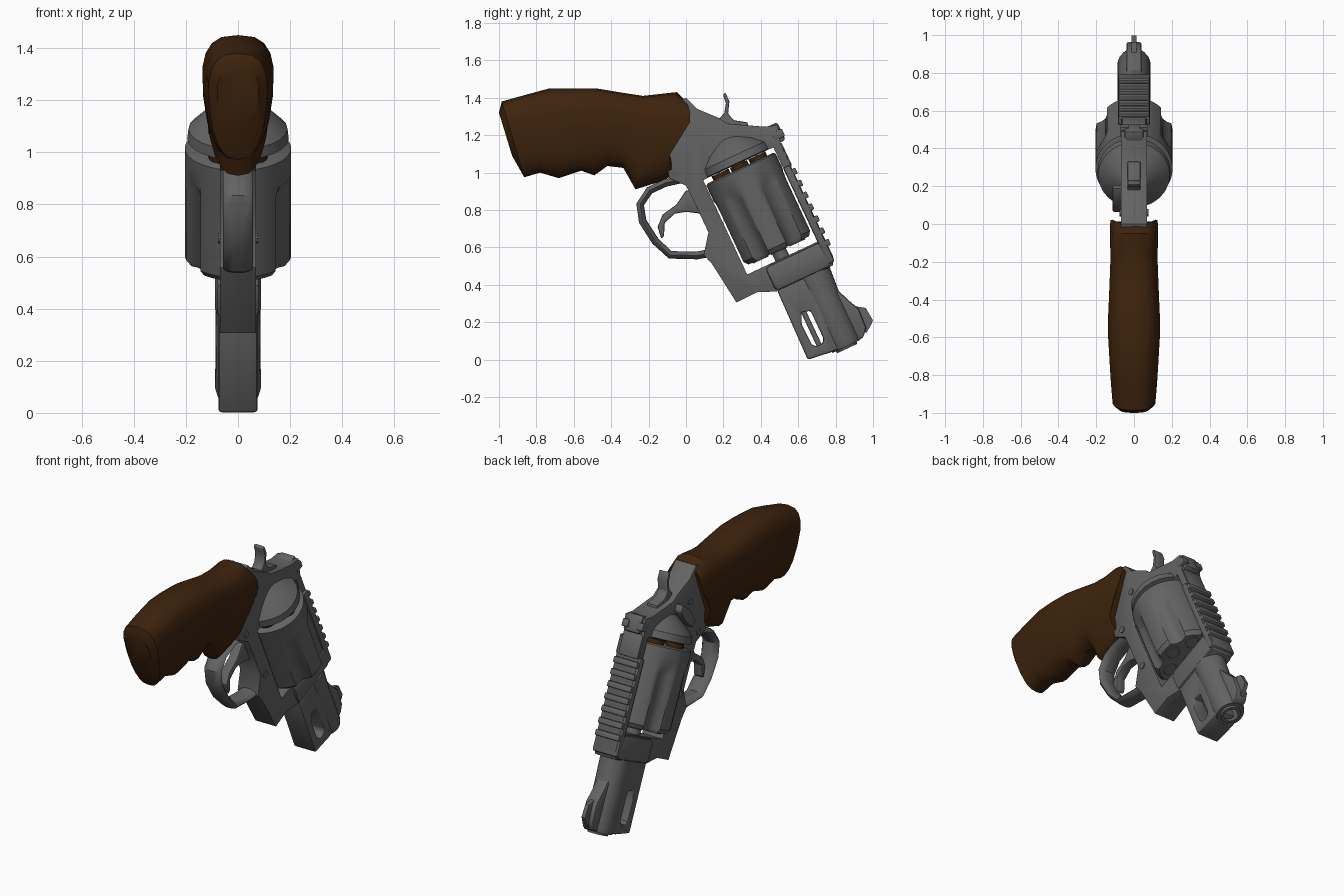
import bpy, bmesh, math
from mathutils import Vector

if "Cube" in bpy.data.objects:
    bpy.data.objects.remove(bpy.data.objects["Cube"])

# Barrel frame: u runs toward the muzzle, v toward the sights
ANG = math.radians(65)
C, S = math.cos(ANG), math.sin(ANG)
OY, OZ = 0.39, 0.81


def L(u, v):
    return (OY + u * C + v * S, OZ - u * S + v * C)


def P(x, u, v):
    return Vector((x, *L(u, v)))


def material(name, col):
    m = bpy.data.materials.new(name)
    m.diffuse_color = (*col, 1)
    m.use_nodes = True
    m.node_tree.nodes["Principled BSDF"].inputs["Base Color"].default_value = m.diffuse_color
    return m


STEEL = material("gunmetal_grey", (0.125, 0.125, 0.125))
WOOD = material("dark_brown", (0.048, 0.017, 0.004))


def finish(name, bm, mat, bevel=0.0, cutter=None, seg=2):
    bmesh.ops.recalc_face_normals(bm, faces=bm.faces)
    me = bpy.data.meshes.new(name)
    bm.to_mesh(me)
    bm.free()
    me.materials.append(mat)
    ob = bpy.data.objects.new(name, me)
    bpy.context.collection.objects.link(ob)
    if cutter:
        b = ob.modifiers.new("cut", 'BOOLEAN')
        b.operation, b.object, b.solver = 'DIFFERENCE', cutter, 'EXACT'
    if bevel:
        b = ob.modifiers.new("bevel", 'BEVEL')
        b.width, b.segments = bevel, seg
        b.limit_method, b.angle_limit = 'ANGLE', math.radians(40)
    bpy.ops.object.select_all(action='DESELECT')
    ob.select_set(True)
    bpy.context.view_layer.objects.active = ob
    if bevel or cutter:
        bpy.ops.object.convert(target='MESH')
    bpy.ops.object.shade_smooth_by_angle(angle=math.radians(35))
    return ob


def prism(name, pts, hx, mat=STEEL, bevel=0.0, cutter=None, x0=0.0):
    """Side outline of (y, z) points, extruded across x."""
    bm = bmesh.new()
    a = [bm.verts.new((x0 - hx, y, z)) for y, z in pts]
    b = [bm.verts.new((x0 + hx, y, z)) for y, z in pts]
    n = len(pts)
    bm.faces.new(a)
    bm.faces.new(b[::-1])
    for i in range(n):
        bm.faces.new((a[i], b[i], b[(i + 1) % n], a[(i + 1) % n]))
    return finish(name, bm, mat, bevel, cutter)


def block(name, u0, u1, v0, v1, hx, bevel=0.0):
    return prism(name, [L(u0, v0), L(u1, v0), L(u1, v1), L(u0, v1)], hx, STEEL, bevel)


def loft(name, rings, mat=STEEL):
    bm = bmesh.new()
    vs = [[bm.verts.new(p) for p in r] for r in rings]
    n = len(vs[0])
    for r, q in zip(vs, vs[1:]):
        for i in range(n):
            bm.faces.new((r[i], r[(i + 1) % n], q[(i + 1) % n], q[i]))
    bm.faces.new(vs[0])
    bm.faces.new(vs[-1][::-1])
    return finish(name, bm, mat)


def turned(name, profile, mat=STEEL, v=0.0, x=0.0, n=24, flute=None):
    """Rings of (u, radius) about an axis parallel to the barrel."""
    def ring(k, u, r):
        out = []
        for i in range(n):
            a = math.tau * i / n
            q = r - (flute[k] * max(0, math.cos(6 * a)) ** 0.7 if flute else 0)
            out.append(P(x + q * math.sin(a), u, v + q * math.cos(a)))
        return out
    return loft(name, [ring(k, *p) for k, p in enumerate(profile)], mat)


# Grip: top point, bottom point, half width
stations = [
    (-1.0, 1.32, -.93, 1.09, .085), (-.985, 1.38, -.865, .975, .12),
    (-.86, 1.415, -.78, 1.0, .13), (-.73, 1.45, -.68, .97, .138),
    (-.62, 1.45, -.56, 1.01, .145), (-.48, 1.45, -.49, .985, .145),
    (-.36, 1.43, -.42, 1.035, .14), (-.23, 1.41, -.335, 1.025, .135),
    (-.14, 1.42, -.27, .91, .132), (-.05, 1.43, -.16, .945, .135),
    (.0, 1.38, -.065, .985, .133)]
rings = []
for k, (ty, tz, by, bz, w) in enumerate(stations):
    bulge = 0.04 if k == len(stations) - 1 else 0.012 if k == len(stations) - 2 else 0
    ring = []
    for i in range(20):
        a = math.tau * i / 20
        s, c = math.sin(a), math.cos(a)
        sx = math.copysign(abs(s) ** 0.7, s)
        t = (1 - math.copysign(abs(c) ** 0.7, c)) / 2
        ring.append((w * sx * (1 - 0.3 * t * t), ty + (by - ty) * t + bulge * math.sin(math.tau * t),
                     tz + (bz - tz) * t))
    rings.append(ring)
loft("grip", rings, WOOD)

# Frame with the cylinder window cut out
window = block("window_cutter", -.262, .295, -.207, .207, .3)
window.hide_render = True
prism("frame", [
    (-.02, 1.39), (0, 1.40), (.06, 1.34), (.18, 1.29), (.22, 1.262), (.42, 1.245), (.49, 1.255),
    L(-.26, .25), L(.40, .25), L(.445, .228), L(.445, -.1), (.38, .36), (.27, .305),
    (.14, .51), (.095, .56), (.12, .68), (.05, .83), (0, .93), (-.09, .97), (-.12, 1.15)],
    .07, STEEL, .016, window)
block("frame_front", .297, .447, -.11, .232, .088, .03)

# Recoil shield behind the cylinder, with a thumb latch on the left
turned("recoil_shield", [(-.264, .17), (-.268, .195), (-.31, .19), (-.36, .14), (-.41, .07)])
prism("thumb_latch", [(.06, 1.09), (.09, 1.06), (.16, 1.12), (.21, 1.2), (.19, 1.24), (.11, 1.18)],
      .03, STEEL, .012, None, -.085)

# Fluted cylinder, cartridge rims and centre pin
turned("cylinder", [(-.236, .19), (-.228, .204), (-.13, .204), (-.08, .204), (.225, .204), (.25, .185)],
       n=72, flute=[0, 0, 0, .03, .032, .025])
for i in range(6):
    a = math.tau * (i + .5) / 6
    x, v = .125 * math.sin(a), .125 * math.cos(a)
    turned(f"cartridge_rim_{i}", [(-.26, .05), (-.23, .05)], WOOD, v, x, 16)
    turned(f"chamber_mouth_{i}", [(.24, .046), (.256, .046), (.256, .036), (.251, .034)], STEEL, v, x, 16)
turned("centre_pin", [(-.27, .04), (.31, .04)])

# Top strap rail with cross ribs
block("rail", -.14, .43, .207, .248, .086, .012)
for i in range(7):
    block(f"rail_rib_{i}", -.115 + .07 * i, -.08 + .07 * i, .235, .267, .082, .006)

# Rear sight
block("rear_sight_base", -.27, -.13, .207, .257, .065, .01)
block("rear_sight", -.375, -.27, .215, .283, .052, .012)
for s in (-1, 1):
    prism(f"rear_sight_ear_{s}", [L(-.335, .23), L(-.29, .23), L(-.29, .29), L(-.335, .29)],
          .022, STEEL, .006, None, s * .05)

# Barrel, with an open bore at the muzzle
brings = []
for u, r, q in [(.44, .088, .1), (.6, .086, .088), (.84, .088, .088), (.868, .08, .08), (.868, .062, .062),
                (.88, .058, .058), (.88, .042, .042), (.80, .04, .04)]:
    brings.append([P(r * math.sin(math.tau * i / 24), u, .11 + q * math.cos(math.tau * i / 24))
                   for i in range(24)])
loft("barrel", brings)

# Lug under the barrel, slotted, with the ejector rod inside
slot = prism("slot_cutter", [L(.60, -.03), L(.615, .018), L(.78, .018), L(.80, 0), L(.80, -.035),
                             L(.78, -.052), L(.66, -.055)], .3)
slot.hide_render = True
prism("barrel_lug", [L(.44, -.098), L(.845, -.106), L(.862, .03), L(.862, .10), L(.44, .12)],
      .074, STEEL, .02, slot)
turned("ejector_rod", [(.5, .014), (.82, .014)], v=-.018, n=12)

# Front sight ramp and blade
prism("front_sight_ramp", [L(.55, .16), L(.56, .19), L(.665, .233), L(.71, .255), L(.82, .25),
                           L(.862, .215), L(.87, .15)], .04, STEEL, .012)
prism("front_sight_blade", [L(.69, .24), L(.725, .292), L(.80, .299), L(.815, .285), L(.85, .235)], .012)

# Trigger guard: oval band swept along a path
path = [Vector(p) for p in [(-.02, .965), (-.11, .945), (-.195, .905), (-.245, .83), (-.232, .74),
                            (-.165, .635), (-.085, .56), (.06, .557), (.13, .57)]]
grings = []
for i, p in enumerate(path):
    t = (path[min(i + 1, len(path) - 1)] - path[max(i - 1, 0)]).normalized()
    n = Vector((-t.y, t.x))
    ring = []
    for j in range(10):
        a = math.tau * (j + .5) / 10
        q = p + n * .022 * math.cos(a)
        ring.append((.058 * math.sin(a), q.x, q.y))
    grings.append(ring)
loft("trigger_guard", grings)

# Trigger and hammer
prism("trigger", [(.04, .9), (0, .905), (-.05, .83), (-.125, .775), (-.152, .71), (-.132, .645),
                  (-.117, .66), (-.115, .73), (-.06, .78), (0, .79), (.08, .78)], .03, STEEL, .008)
prism("hammer", [(.12, 1.27), (.18, 1.29), (.205, 1.32), (.213, 1.37), (.198, 1.415), (.21, 1.43),
                 (.232, 1.38), (.225, 1.315), (.255, 1.28), (.33, 1.268), (.335, 1.22)], .035, STEEL, .007)

# Frame screws on both sides
for k, (y, z) in enumerate([(.16, .67), (-.02, .985), (.06, 1.2)]):
    prism(f"frame_screw_{k}", [(y + .02 * math.cos(math.tau * i / 10), z + .02 * math.sin(math.tau * i / 10))
                               for i in range(10)], .076)

for c in (window, slot):
    bpy.data.objects.remove(c)
